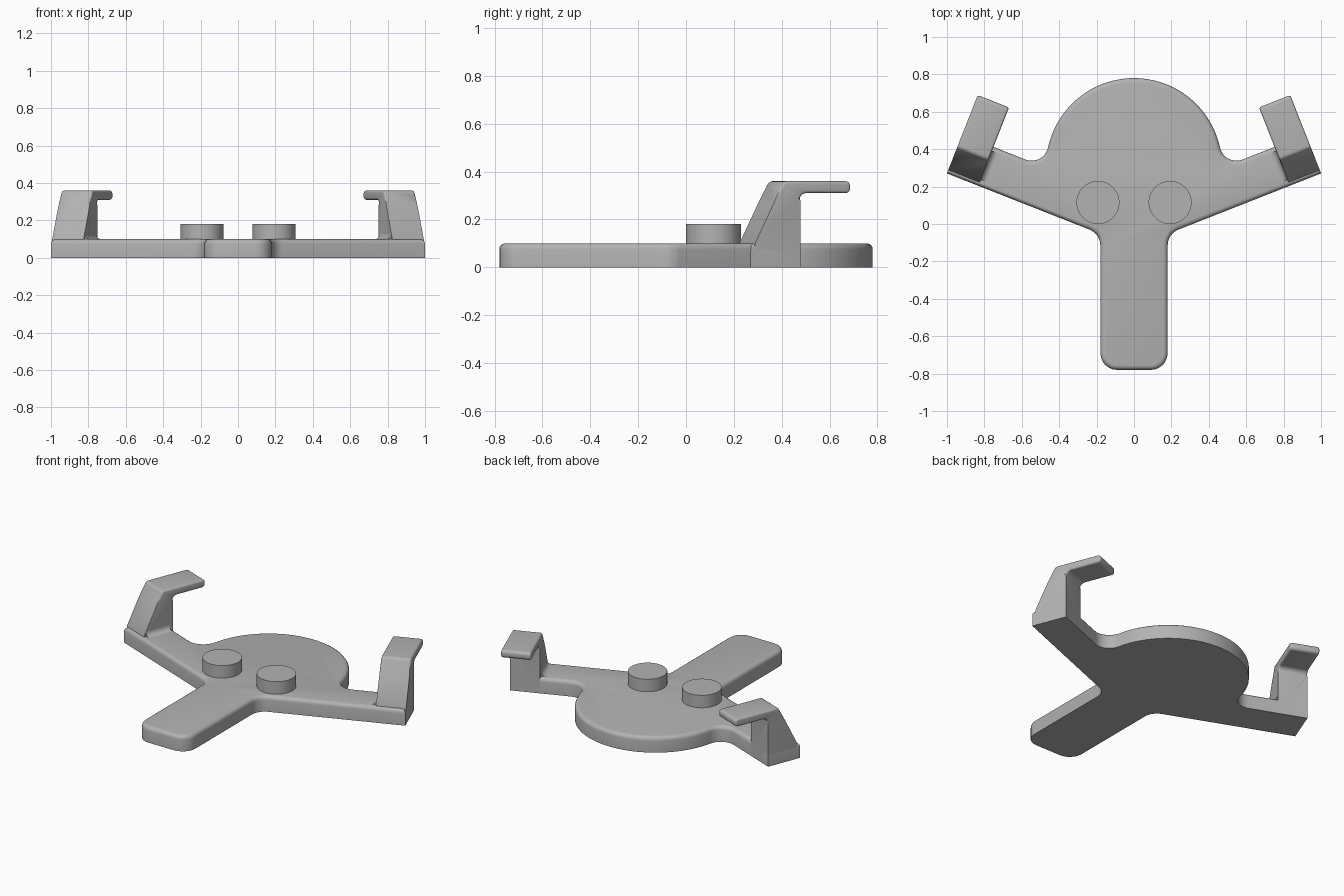
import bpy, bmesh
from math import sin, cos, radians, pi, atan2, sqrt, tan
from mathutils import Vector

cube = bpy.data.objects.get("Cube")
if cube:
    bpy.data.objects.remove(cube)

grey = bpy.data.materials.new("plain_grey")
grey.use_nodes = True
GREY = (0.45, 0.45, 0.45, 1)
grey.diffuse_color = GREY
grey.node_tree.nodes["Principled BSDF"].inputs["Base Color"].default_value = GREY

TILT = radians(21.5)             # sweep of the side arms
ARM_IN, ARM_END = 0.85, 1.03     # clip extent along the arm
FRONT, BACK = -0.115, 0.108      # arm edges across the arm
TOP = 0.1                        # plate thickness


def arm_point(u, v):
    """Arm coordinates (along, across) to plan coordinates."""
    return Vector((u * cos(TILT) - v * sin(TILT), u * sin(TILT) + v * cos(TILT)))


def arc(center, radius, a, b, steps):
    return [Vector((center[0] + radius * cos(a + (b - a) * i / steps),
                    center[1] + radius * sin(a + (b - a) * i / steps)))
            for i in range(steps + 1)]


def round_corner(prev, corner, nxt, radius, steps=6):
    """Replace a corner by a tangent arc."""
    p, c, n = Vector(prev), Vector(corner), Vector(nxt)
    if radius == 0:
        return [c]
    d1, d2 = (p - c).normalized(), (n - c).normalized()
    half = d1.angle(d2) / 2
    mid = c + (d1 + d2).normalized() * radius / sin(half)
    t1, t2 = c + d1 * radius / tan(half), c + d2 * radius / tan(half)
    a, b = (atan2(*(t - mid).yx) for t in (t1, t2))
    if b - a > pi:
        b -= 2 * pi
    elif a - b > pi:
        b += 2 * pi
    return arc(mid, radius, a, b, steps)


def prism(name, points, offset, edge_rule=None, bevel=0.0):
    """Extrude a 3D outline, round the chosen edges and shade it."""
    bm = bmesh.new()
    face = bm.faces.new([bm.verts.new(p) for p in points])
    new = bmesh.ops.extrude_face_region(bm, geom=[face], use_keep_orig=True)["geom"]
    bmesh.ops.translate(bm, vec=offset,
                        verts=[g for g in new if isinstance(g, bmesh.types.BMVert)])
    bmesh.ops.recalc_face_normals(bm, faces=bm.faces)
    if edge_rule:
        bmesh.ops.bevel(bm, geom=[e for e in bm.edges if edge_rule(e)], offset=bevel,
                        segments=4, profile=0.5, affect='EDGES', clamp_overlap=True)
    bmesh.ops.recalc_face_normals(bm, faces=bm.faces)
    mesh = bpy.data.meshes.new(name)
    bm.to_mesh(mesh)
    bm.free()
    mesh.materials.append(grey)
    obj = bpy.data.objects.new(name, mesh)
    bpy.context.collection.objects.link(obj)
    bpy.ops.object.select_all(action='DESELECT')
    obj.select_set(True)
    bpy.context.view_layer.objects.active = obj
    bpy.ops.object.shade_smooth_by_angle(angle=radians(35))
    return obj


# Base plate: round rear lobe, two swept arms and a front stem
lobe, lobe_r, fillet = Vector((0, 0.31)), 0.47, 0.09
fv = BACK + fillet
lobe_u = lobe.y * sin(TILT)
lobe_v = lobe.y * cos(TILT)
fu = lobe_u + sqrt((lobe_r + fillet) ** 2 - (fv - lobe_v) ** 2)
fc = arm_point(fu, fv)
meet = atan2(*(fc - lobe).yx)
half = arc(lobe, lobe_r, pi / 2, meet, 24)
half += arc(fc, fillet, meet - pi, TILT - pi / 2 - 2 * pi
            if meet - pi > pi else TILT - pi / 2, 10)[1:]
stem_w, stem_end = 0.18, -0.78
tip = arm_point(ARM_END, FRONT)
crotch = arm_point((stem_w + FRONT * sin(TILT)) / cos(TILT), FRONT)
foot = Vector((stem_w, stem_end))
half += [arm_point(ARM_END, BACK), tip]
half += round_corner(tip, crotch, foot, 0.09)
half += round_corner(crotch, foot, (0, stem_end), 0.09)
outline = half + [Vector((-p.x, p.y)) for p in reversed(half[1:])]
prism("base_plate", [(p.x, p.y, 0) for p in outline], Vector((0, 0, TOP)),
      lambda e: all(v.co.z > TOP - 0.001 for v in e.verts), 0.025)

# Clip side profile: (across the arm, height, corner radius)
corners = [(-0.095, 0, 0), (-0.095, TOP, 0), (0.035, 0.36, 0.025), (0.335, 0.36, 0.02),
           (0.335, 0.31, 0.02), (BACK, 0.31, 0.03), (BACK, 0, 0)]
profile = []
for i, (v, z, r) in enumerate(corners):
    profile += round_corner(corners[i - 1][:2], (v, z),
                            corners[(i + 1) % len(corners)][:2], r)

# Small cove where the arm meets the clip post
cove_r = 0.03
cove = [Vector((ARM_IN + 0.01, TOP - 0.01)), Vector((ARM_IN - cove_r, TOP - 0.01))]
cove += arc((ARM_IN - cove_r, TOP + cove_r), cove_r, -pi / 2, 0, 6)
cove.append(Vector((ARM_IN + 0.01, TOP + cove_r)))

for side, sx in (("left", 1), ("right", -1)):
    def place(u, v, z):
        p = arm_point(u, v)
        return Vector((sx * p.x, p.y, z))

    across = place(ARM_END, 0, 0) - place(ARM_IN, 0, 0)

    def rim(e):
        d = (e.verts[0].co - e.verts[1].co).normalized()
        return (all(v.co.z > TOP + 0.001 for v in e.verts)
                and abs(d.dot(across.normalized())) < 0.5)

    prism(side + "_clip", [place(ARM_IN, p.x, p.y) for p in profile], across, rim, 0.012)
    prism(side + "_clip_cove", [place(p.x, -0.08, p.y) for p in cove],
          place(0, 0.085, 0) - place(0, -0.08, 0))

    # Locating peg
    peg = arc((sx * 0.193, 0.115), 0.115, 0, 2 * pi, 48)[:-1]
    prism(side + "_peg", [(p.x, p.y, TOP - 0.01) for p in peg], Vector((0, 0, 0.09)))
